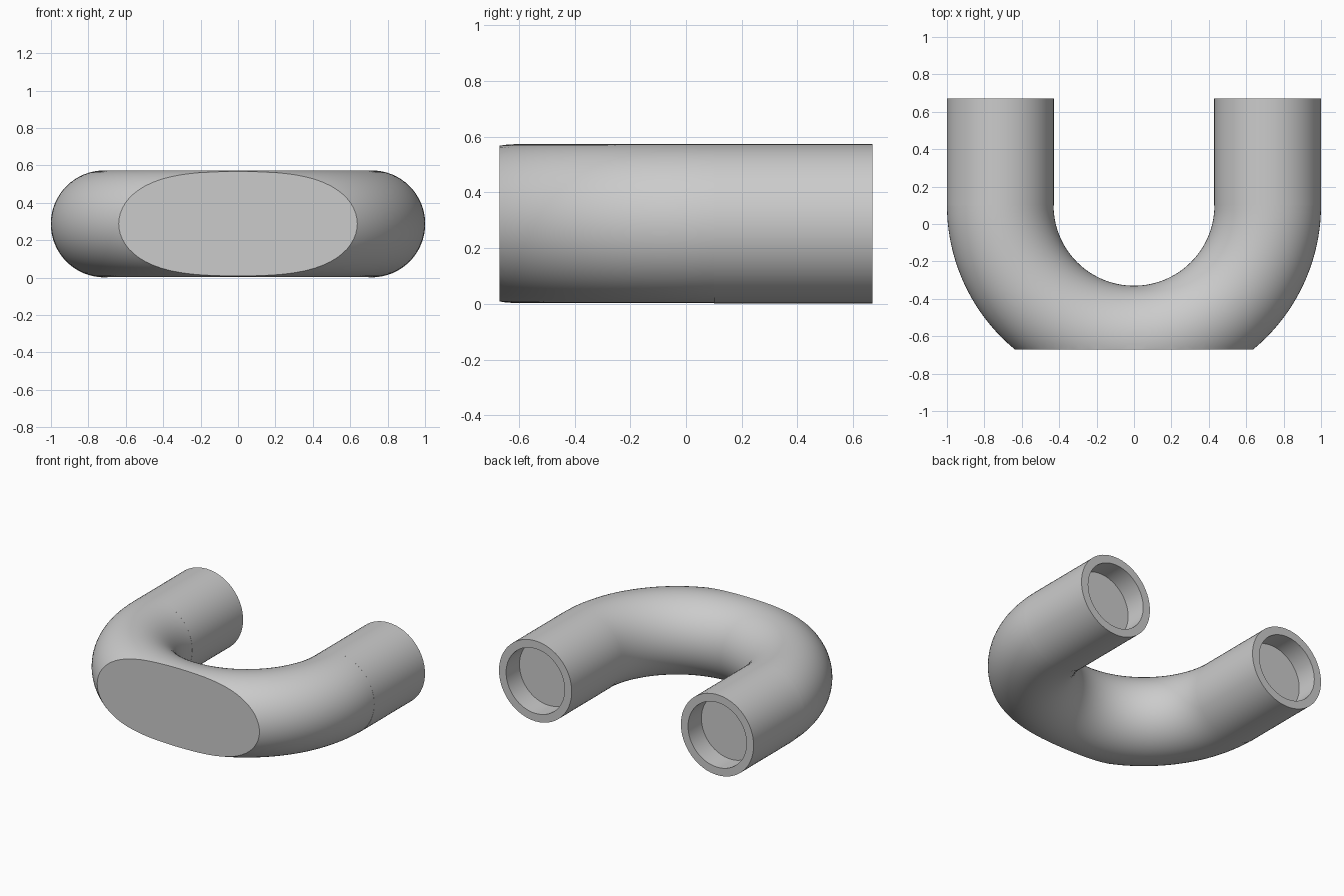
import bpy, bmesh, math
from mathutils import Vector, Matrix

cube = bpy.data.objects.get("Cube")
if cube:
    bpy.data.objects.remove(cube, do_unlink=True)

BEND_R = 0.715      # centre line radius of the bend
BEND_Y = 0.10       # where the bend meets the legs
TUBE_R = 0.286
FRONT_Y, BACK_Y = -0.67, 0.67
SOCKET_R, SOCKET_DEPTH = 0.23, 0.15
MID_Z = 0.287

grey = bpy.data.materials.new("plain grey")
grey.use_nodes = True
colour = (0.6, 0.6, 0.6, 1)
grey.diffuse_color = colour
grey.node_tree.nodes["Principled BSDF"].inputs["Base Color"].default_value = colour


def finish(bm, name):
    bmesh.ops.remove_doubles(bm, verts=bm.verts, dist=0.0005)
    bmesh.ops.recalc_face_normals(bm, faces=bm.faces)
    mesh = bpy.data.meshes.new(name)
    bm.to_mesh(mesh)
    bm.free()
    mesh.materials.append(grey)
    obj = bpy.data.objects.new(name, mesh)
    bpy.context.collection.objects.link(obj)
    bpy.ops.object.select_all(action="DESELECT")
    obj.select_set(True)
    bpy.context.view_layer.objects.active = obj
    bpy.ops.object.shade_smooth_by_angle(angle=math.radians(30))
    return obj


# Bend: a circle swept half a turn, then sliced flat at the front
bm = bmesh.new()
ring = Matrix.Translation((BEND_R, BEND_Y, MID_Z + 0.001)) @ Matrix.Rotation(math.pi / 2, 4, "X")
bmesh.ops.create_circle(bm, segments=64, radius=TUBE_R - 0.001, matrix=ring)
bmesh.ops.spin(bm, geom=bm.verts[:] + bm.edges[:], cent=(0, BEND_Y, 0),
               axis=(0, 0, 1), angle=-math.pi, steps=72)
cut = bmesh.ops.bisect_plane(bm, geom=bm.verts[:] + bm.edges[:] + bm.faces[:],
                             plane_co=(0, FRONT_Y, 0), plane_no=(0, -1, 0), clear_outer=True)
rim = [e for e in cut["geom_cut"] if isinstance(e, bmesh.types.BMEdge)]
bmesh.ops.edgenet_fill(bm, edges=rim)
finish(bm, "bend")


# Legs: lathed solid tubes with a shallow round socket in the back end
def leg(name, x):
    floor_y = BACK_Y - SOCKET_DEPTH
    profile = [(0, BEND_Y), (TUBE_R, BEND_Y), (TUBE_R, BACK_Y),
               (SOCKET_R, BACK_Y), (SOCKET_R, floor_y), (0, floor_y)]
    bm = bmesh.new()
    verts = [bm.verts.new((x + r, y, MID_Z)) for r, y in profile]
    edges = [bm.edges.new(pair) for pair in zip(verts, verts[1:])]
    bmesh.ops.spin(bm, geom=verts + edges, cent=(x, 0, MID_Z),
                   axis=(0, 1, 0), angle=math.tau, steps=64)
    finish(bm, name)


leg("left_leg", BEND_R)
leg("right_leg", -BEND_R)
